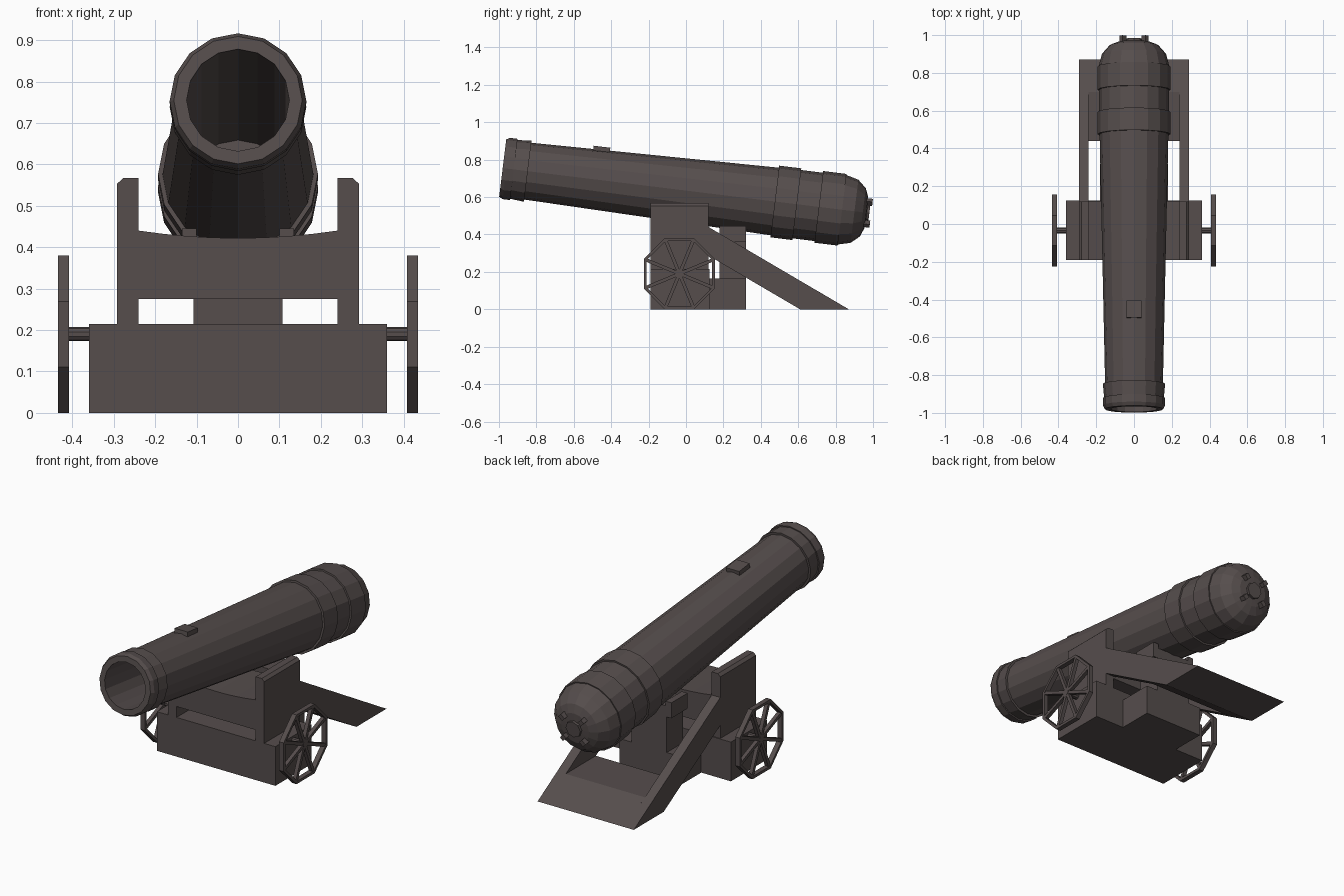
import bpy, bmesh, math
from mathutils import Matrix, Vector

if "Cube" in bpy.data.objects:
    bpy.data.objects.remove(bpy.data.objects["Cube"])

iron = bpy.data.materials.new("dark_brown_grey")
iron.diffuse_color = (0.092, 0.075, 0.073, 1)
iron.use_nodes = True
iron.node_tree.nodes["Principled BSDF"].inputs["Base Color"].default_value = iron.diffuse_color


def finish(name, bm, matrix=None):
    bmesh.ops.recalc_face_normals(bm, faces=bm.faces)
    if matrix:
        bm.transform(matrix)
    me = bpy.data.meshes.new(name)
    bm.to_mesh(me)
    bm.free()
    me.materials.append(iron)
    ob = bpy.data.objects.new(name, me)
    bpy.context.collection.objects.link(ob)
    return ob


def box(name, x, y, z, matrix=None):
    """Box from (min, max) ranges."""
    bm = bmesh.new()
    bmesh.ops.create_cube(bm, size=1)
    for v in bm.verts:
        v.co = Vector([r[0] if c < 0 else r[1] for c, r in zip(v.co, (x, y, z))])
    return finish(name, bm, matrix)


def prism(name, pts, lo, hi, axis):
    """Extrude a profile: (y, z) points along x, or (x, z) points along y."""
    bm = bmesh.new()
    put = (lambda p, d: (d, p[0], p[1])) if axis == 'x' else (lambda p, d: (p[0], d, p[1]))
    a = [bm.verts.new(put(p, lo)) for p in pts]
    b = [bm.verts.new(put(p, hi)) for p in pts]
    bm.faces.new(a)
    bm.faces.new(b)
    for i in range(len(pts)):
        j = (i + 1) % len(pts)
        bm.faces.new((a[i], a[j], b[j], b[i]))
    return finish(name, bm)


def lathe(name, profile, sides, matrix=None):
    """Spin (distance, radius) points around the local y axis."""
    bm = bmesh.new()
    rings = []
    for t, r in profile:
        if r == 0:
            rings.append([bm.verts.new((0, t, 0))] * sides)
        else:
            rings.append([bm.verts.new((r * math.sin(2 * math.pi * i / sides), t,
                                        r * math.cos(2 * math.pi * i / sides)))
                          for i in range(sides)])
    for a, b in zip(rings, rings[1:]):
        for i in range(sides):
            j = (i + 1) % sides
            vs = list(dict.fromkeys((a[i], a[j], b[j], b[i])))
            bm.faces.new(vs)
    return finish(name, bm, matrix)


# Barrel: bore, muzzle ring, tapered body, breech bands and dome
tilt = Matrix.Translation((0, -0.98, 0.755)) @ Matrix.Rotation(math.radians(-7), 4, 'X')
lathe("barrel", [
    (1.80, 0), (1.80, 0.124), (0, 0.124), (0, 0.155), (0.02, 0.165), (0.06, 0.165),
    (0.06, 0.158), (0.135, 0.165), (0.135, 0.153), (1.466, 0.182), (1.466, 0.193),
    (1.585, 0.193), (1.585, 0.184), (1.703, 0.184), (1.703, 0.193), (1.828, 0.193),
    (1.828, 0.187), (1.895, 0.170), (1.940, 0.130), (1.958, 0.085), (1.965, 0)], 16, tilt)
box("sight_block", (-0.04, 0.04), (0.468, 0.558), (0.145, 0.178), tilt)

# Breech button with four studs
lathe("breech_button", [(1.94, 0), (1.94, 0.045), (1.975, 0.045), (1.975, 0)], 8, tilt)
for i in range(4):
    spin = tilt @ Matrix.Rotation(math.radians(45 + 90 * i), 4, 'Y')
    box("breech_stud", (-0.012, 0.012), (1.94, 1.985), (0.068, 0.098), spin)

# Carriage base with narrower rear block and post
box("base_block", (-0.36, 0.36), (-0.19, 0.125), (0, 0.215))
box("rear_base", (-0.18, 0.18), (0.12, 0.32), (0, 0.165))
box("rear_post", (-0.107, 0.107), (0.18, 0.32), (0.16, 0.42))

# Cross beam with a shallow curved saddle
n = 8
saddle = [(0.24 - 0.48 * i / n, 0.422 + 0.018 * (1 - 2 * i / n) ** 2) for i in range(n + 1)]
prism("saddle_beam", [(-0.24, 0.275), (0.24, 0.275)] + saddle, -0.19, 0.12, 'y')

# Trail floor wedge between the rails
prism("trail_floor", [(0.44, 0.10), (0.70, 0.10), (0.87, 0), (0.61, 0)], -0.24, 0.24, 'x')

HUB_Y, HUB_Z, APO = -0.035, 0.19, 0.19
for s in (-1, 1):
    # Cheeks with chamfered outer top edge
    prism("cheek", [(s * 0.24, 0.21), (s * 0.292, 0.21), (s * 0.292, 0.553),
                    (s * 0.277, 0.567), (s * 0.24, 0.567)], -0.19, 0.12, 'y')
    # Sloping trail rails
    x0, x1 = sorted((s * 0.24, s * 0.292))
    prism("trail_rail", [(0.11, 0.446), (0.87, 0), (0.61, 0), (0.11, 0.293)], x0, x1, 'x')
    # Lugs on top of the rear post
    x0, x1 = sorted((s * 0.10, s * 0.135))
    box("post_lug", (x0, x1), (0.18, 0.32), (0.36, 0.445))
    # Wheel: octagonal rim, spokes, hub and axle
    side = Matrix.Translation((0, HUB_Y, HUB_Z)) @ Matrix.Rotation(math.radians(-90 * s), 4, 'Z')
    flat = side @ Matrix.Rotation(math.radians(22.5), 4, 'Y')
    ro = APO / math.cos(math.pi / 8)
    ri = ro - 0.016
    lathe("wheel_rim", [(0.408, ri), (0.408, ro), (0.435, ro), (0.435, ri), (0.408, ri)], 8, flat)
    for i in range(8):
        spoke = flat @ Matrix.Rotation(math.pi / 4 * i, 4, 'Y')
        box("wheel_spoke", (-0.009, 0.009), (0.411, 0.432), (0.01, ri + 0.004), spoke)
    lathe("axle", [(0.34, 0), (0.34, 0.017), (0.433, 0.017), (0.433, 0)], 10, side)
